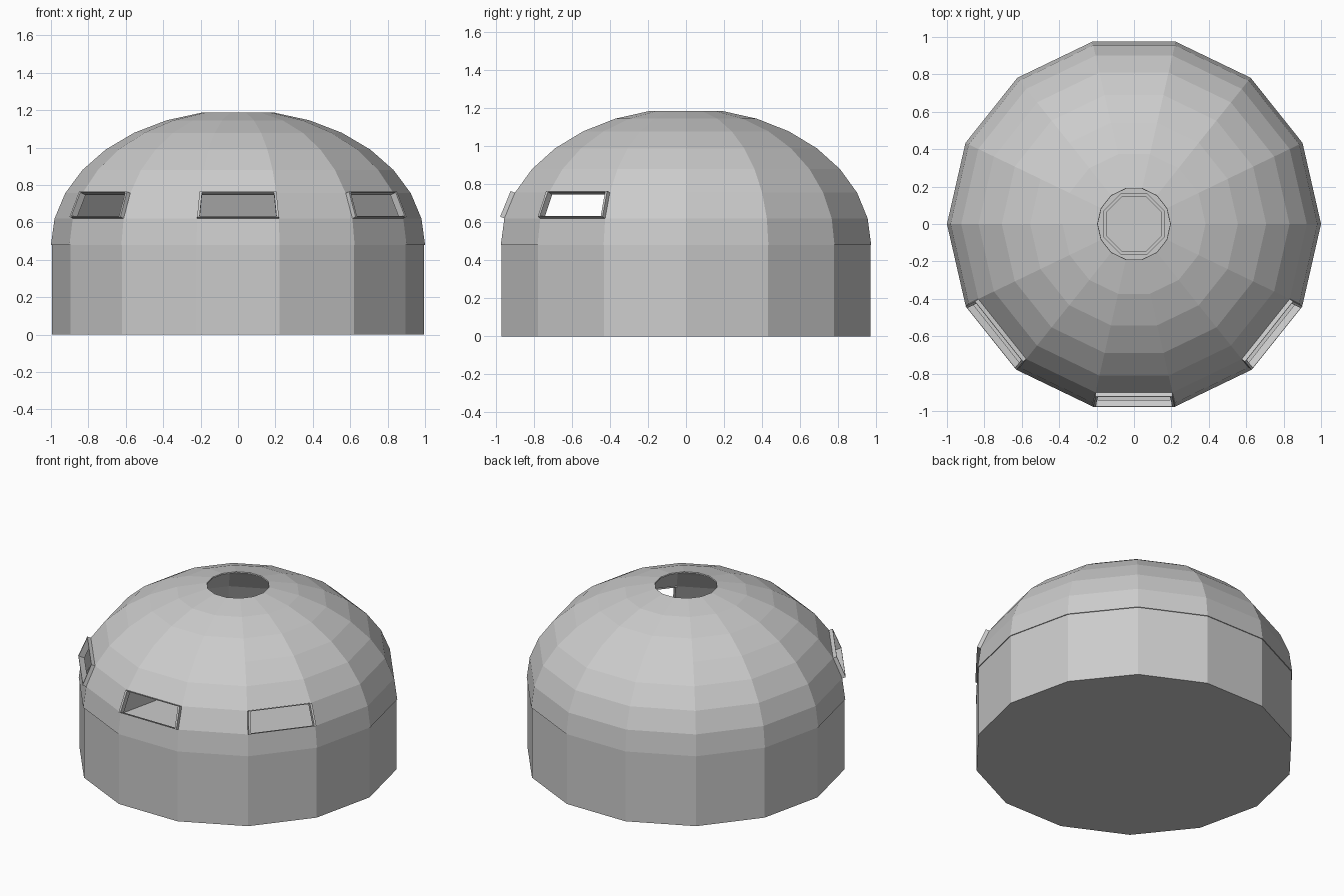
import bpy, bmesh, math
from mathutils import Vector

if "Cube" in bpy.data.objects:
    bpy.data.objects.remove(bpy.data.objects["Cube"])

N = 14            # sides of the hut
RISE, BASE = 0.72, 0.48
WINDOWS = [(-90 + s * 360 / 7) for s in (-1, 0, 1)]   # window headings, degrees


def dome_point(ring, ang):
    """Point on the dome: ring counts 11.25 degree steps up from the rim."""
    lat = math.radians(11.25 * ring)
    r = math.cos(lat)
    return Vector((r * math.cos(ang), r * math.sin(ang), BASE + RISE * math.sin(lat)))


def make(name, bm, thickness=0.0):
    bmesh.ops.recalc_face_normals(bm, faces=bm.faces)
    me = bpy.data.meshes.new(name)
    bm.to_mesh(me)
    bm.free()
    ob = bpy.data.objects.new(name, me)
    bpy.context.collection.objects.link(ob)
    if thickness:
        m = ob.modifiers.new("thickness", 'SOLIDIFY')
        m.thickness = thickness
        m.offset = -1
    return ob


def ring_of(bm, pts):
    return [bm.verts.new(p) for p in pts]


def bridge(bm, a, b, skip=()):
    n = len(a)
    for i in range(n):
        if i not in skip:
            bm.faces.new((a[i], a[(i + 1) % n], b[(i + 1) % n], b[i]))


step = 2 * math.pi / N
angles = [i * step for i in range(N)]
window_faces = {int((math.radians(h) % (2 * math.pi)) / step) for h in WINDOWS}

# dome roof with open top and three window openings in its second band
bm = bmesh.new()
rings = [ring_of(bm, [dome_point(k, a) for a in angles]) for k in range(8)]
for k in range(7):
    bridge(bm, rings[k], rings[k + 1], window_faces if k == 1 else ())
make("dome_roof", bm, 0.008)

# upright wall with closed floor
bm = bmesh.new()
low = ring_of(bm, [(0.995 * math.cos(a), 0.995 * math.sin(a), 0) for a in angles])
top = ring_of(bm, [(0.995 * math.cos(a), 0.995 * math.sin(a), BASE) for a in angles])
bridge(bm, low, top)
bm.faces.new(low)
make("wall_and_floor", bm, 0.008)

# thin window frames standing a little proud of the dome
for n, i in enumerate(sorted(window_faces)):
    a0, a1 = i * step, (i + 1) * step
    quad = [dome_point(1, a0), dome_point(1, a1), dome_point(2, a1), dome_point(2, a0)]
    mid = sum(quad, Vector()) / 4
    nor = (quad[1] - quad[0]).cross(quad[3] - quad[0]).normalized()
    if nor.dot(mid) < 0:
        nor = -nor
    inner = [p + (mid - p).normalized() * 0.014 for p in quad]
    bm = bmesh.new()
    loops = [ring_of(bm, [p + nor * d for p in q])
             for q, d in ((quad, -0.015), (quad, 0.024), (inner, 0.024), (inner, -0.015))]
    for j in range(4):
        bridge(bm, loops[j], loops[(j + 1) % 4])
    make(f"window_frame_{n + 1}", bm)

# low eight-sided ring on the floor below the roof opening
bm = bmesh.new()
oct_angles = [math.radians(22.5 + 45 * i) for i in range(8)]
loops = [ring_of(bm, [(r * math.cos(a), r * math.sin(a), z) for a in oct_angles])
         for r, z in ((0.18, 0.008), (0.18, 0.03), (0.16, 0.03), (0.16, 0.008))]
for j in range(4):
    bridge(bm, loops[j], loops[(j + 1) % 4])
make("floor_ring", bm)
